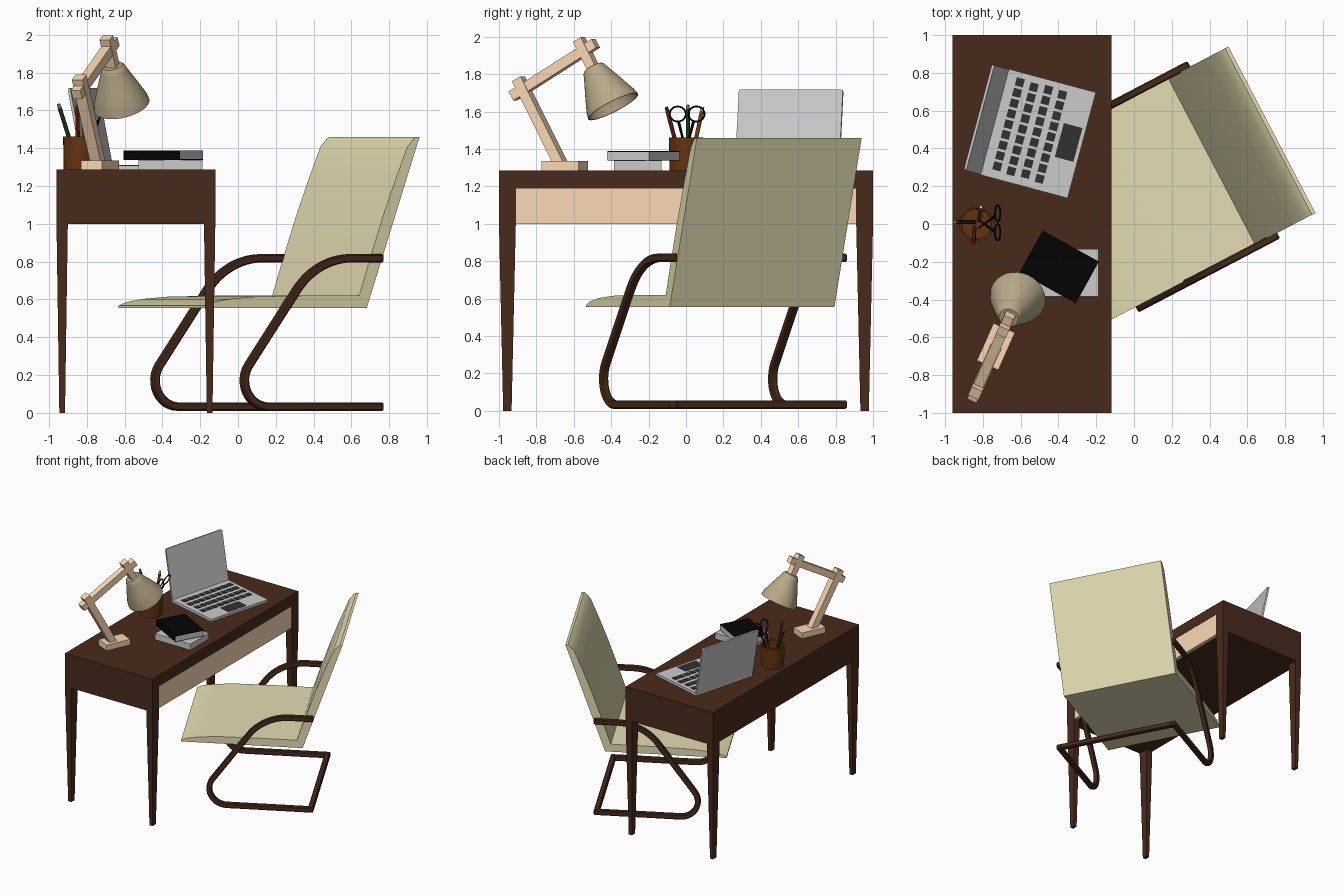
import bpy, bmesh, math
from mathutils import Matrix, Vector

if "Cube" in bpy.data.objects:
    bpy.data.objects.remove(bpy.data.objects["Cube"])

def material(name, r, g, b):
    m = bpy.data.materials.new(name)
    m.diffuse_color = [(c / 255) ** 2.2 for c in (r, g, b)] + [1]
    m.use_nodes = True
    m.node_tree.nodes["Principled BSDF"].inputs["Base Color"].default_value = m.diffuse_color
    return m

DARK = material("dark_wood", 74, 46, 33)
LIGHT = material("light_wood", 252, 217, 181)
FABRIC = material("fabric", 227, 219, 177)
SHADE = material("shade_tan", 182, 167, 136)
CUP = material("cup_brown", 100, 54, 24)
GREY = material("grey", 200, 200, 201)
BLACK = material("black", 12, 12, 12)
KEY = material("key_grey", 52, 52, 54)
GREEN = material("green", 40, 66, 40)
RED = material("red", 120, 45, 25)
ORANGE = material("orange", 170, 90, 35)
PINK = material("pink", 205, 110, 110)
I = Matrix()

def finish(name, bm, mat, M=I, smooth=False, bevel=0):
    bmesh.ops.recalc_face_normals(bm, faces=bm.faces)
    me = bpy.data.meshes.new(name)
    bm.to_mesh(me)
    bm.free()
    me.transform(M)
    me.materials.append(mat)
    ob = bpy.data.objects.new(name, me)
    bpy.context.collection.objects.link(ob)
    if bevel:
        b = ob.modifiers.new("bevel", 'BEVEL')
        b.width, b.segments, b.limit_method = bevel, 1, 'ANGLE'
    if smooth:
        bpy.ops.object.select_all(action='DESELECT')
        ob.select_set(True)
        bpy.context.view_layer.objects.active = ob
        bpy.ops.object.shade_smooth_by_angle(angle=math.radians(35))
    return ob

def prism(name, pts, y0, y1, mat, M=I, **kw):
    """Polygon in the local x-z plane, extruded along local y."""
    bm = bmesh.new()
    f = bm.faces.new([bm.verts.new((x, y0, z)) for x, z in pts])
    r = bmesh.ops.extrude_face_region(bm, geom=[f])
    bmesh.ops.translate(bm, vec=(0, y1 - y0, 0),
                        verts=[v for v in r["geom"] if isinstance(v, bmesh.types.BMVert)])
    bm.normal_update()
    if not f.is_valid or len(bm.faces) == len(pts) + 1:   # keep both caps
        bm.faces.new([v for v in bm.verts][:len(pts)])
    return finish(name, bm, mat, M, **kw)

def box(name, x0, x1, y0, y1, z0, z1, mat, M=I, **kw):
    return prism(name, [(x0, z0), (x1, z0), (x1, z1), (x0, z1)], y0, y1, mat, M, **kw)

def bar(name, a, b, w, t, mat, M=I):
    """Straight square bar between two points of the local x-z plane."""
    a, b = Vector(a), Vector(b)
    d = (b - a).normalized()
    n = Vector((-d.y, d.x)) * w / 2
    return prism(name, [a - n, b - n, b + n, a + n], -t / 2, t / 2, mat, M)

def rod(name, p, q, r, mat, r2=None, segs=8):
    p, q = Vector(p), Vector(q)
    bm = bmesh.new()
    bmesh.ops.create_cone(bm, cap_ends=True, segments=segs, radius1=r,
                          radius2=r if r2 is None else r2, depth=(q - p).length)
    rot = (q - p).to_track_quat('Z', 'Y').to_matrix().to_4x4()
    return finish(name, bm, mat, Matrix.Translation((p + q) / 2) @ rot, smooth=True)

def lathe(name, prof, mat, M, segs=32):
    bm = bmesh.new()
    vs = [bm.verts.new((r, 0, z)) for r, z in prof]
    es = [bm.edges.new(e) for e in zip(vs, vs[1:])]
    bmesh.ops.spin(bm, geom=vs + es, cent=(0, 0, 0), axis=(0, 0, 1),
                   angle=2 * math.pi, steps=segs, use_merge=True)
    bmesh.ops.remove_doubles(bm, verts=bm.verts, dist=1e-4)
    return finish(name, bm, mat, M, smooth=True)

def fillet(pts, n=12):
    """Round the corners of a path of (x, z, tangent length)."""
    out = []
    for i, (x, z, t) in enumerate(pts):
        p = Vector((x, z))
        if not t:
            out.append(p)
            continue
        a = (Vector(pts[i - 1][:2]) - p).normalized()
        b = (Vector(pts[(i + 1) % len(pts)][:2]) - p).normalized()
        half = a.angle(b) / 2
        c = p + (a + b).normalized() * t / math.cos(half)
        v0, v1 = p + a * t - c, p + b * t - c
        total = v0.angle(v1)
        for k in range(n + 1):
            f = k / n
            out.append(c + (v0 * math.sin((1 - f) * total) + v1 * math.sin(f * total)) / math.sin(total))
    return out

# Desk: top, core, drawer front, ends and tapered legs
box("desk_top", -.96, -.12, -1, 1, 1.19, 1.286, DARK)
box("desk_core", -.96, -.15, -.91, .91, 1.0, 1.19, DARK)
box("drawer_front", -.15, -.122, -.91, .91, 1.0, 1.19, LIGHT)
for s in (-1, 1):
    box("desk_end", -.96, -.12, min(s, s * .91), max(s, s * .91), 1.0, 1.19, DARK)
    for x in (-.93, -.15):
        bm = bmesh.new()
        bmesh.ops.create_cube(bm, size=1)
        for v in bm.verts:
            k = 1 if v.co.z > 0 else .5
            v.co = (x + v.co.x * .06 * k, s * .955 + v.co.y * .09 * k, .5 + v.co.z)
        finish("desk_leg", bm, DARK)

# Chair: wedge-shaped seat and back in one profile
CH = Matrix.Rotation(math.radians(27.6), 4, 'Z') @ Matrix.Translation((0, .104, 0))
prism("chair_seat", [(-.40, .555), (.563, .555), (.878, 1.46), (.858, 1.46), (.84, 1.447),
      (.805, 1.405), (.741, 1.25), (.664, 1.05), (.587, .83), (.518, .62), (.2, .62),
      (-.1, .615), (-.25, .603), (-.35, .587), (-.40, .567)], -.497, .497, FABRIC, CH, smooth=True)

# Chair frame: two bent side rails and a rear floor bar
path = fillet([(.65, .818, 0), (.258, .818, .207), (-.306, .033, .27), (.65, .033, 0)])
left, right = [], []
for i, p in enumerate(path):
    d = (path[min(i + 1, len(path) - 1)] - path[max(i - 1, 0)]).normalized()
    n = Vector((-d.y, d.x)) * .022
    left.append(p + n)
    right.append(p - n)
for s in (-1, 1):
    prism("chair_rail", left + right[::-1], s * .49, s * .53, DARK, CH, smooth=True, bevel=.007)
box("chair_floor_bar", .608, .65, -.5, .5, .011, .055, DARK, CH, bevel=.007)

# Laptop: base, keys, trackpad and leaning screen
LP = Matrix.Rotation(math.radians(-15), 4, 'Z')
box("laptop_base", -.865, -.375, .041, .621, 1.286, 1.308, GREY, LP)
for r in range(4):
    for k in range(9):
        d, a = -.778 + r * .078, .108 + k * .0575 - (r % 2) * .006
        box("laptop_key", d - .022, d + .022, a - .022, a + .022, 1.305, 1.312, KEY, LP)
box("laptop_trackpad", -.497, -.395, .235, .42, 1.305, 1.310, KEY, LP)
SC = (LP @ Matrix.Translation((-.85, 0, 1.3)) @ Matrix.Rotation(math.radians(-11), 4, 'Y')
      @ Matrix.Rotation(math.radians(90), 4, 'Z'))
prism("laptop_screen", fillet([(.043, 0, 0), (.619, 0, 0), (.619, .427, .015), (.043, .427, .015)], 4),
      0, .014, GREY, SC)

# Books: page block, two covers and a spine
def book(name, M, l, w, z0, z1, mat):
    box(name + "_pages", -l / 2, l / 2, -w / 2, w / 2, z0 + .004, z1 - .004, GREY, M)
    for z in (z0, z1 - .004):
        box(name + "_cover", -l / 2, l / 2, -w / 2, w / 2, z, z + .004, mat, M)
    box(name + "_spine", -l / 2, l / 2, -w / 2 - .003, -w / 2, z0, z1, mat, M)

book("lower_book", Matrix.Translation((-.357, -.257, 0)), .34, .25, 1.286, 1.338, GREY)
book("upper_book", Matrix.Translation((-.395, -.226, 0)) @ Matrix.Rotation(math.radians(-29), 4, 'Z'),
     .34, .25, 1.338, 1.388, BLACK)

# Pencil cup, pencils and scissors
lathe("pencil_cup", [(0, 0), (.088, 0), (.091, .175), (.081, .175), (.078, .012), (0, .012)],
      CUP, Matrix.Translation((-.834, 0, 1.286)))
for tip, foot, body, end in (((-.95, .01, 1.635), (-.845, .01, 1.3), GREEN, PINK),
                             ((-.85, -.105, 1.625), (-.845, -.02, 1.3), RED, RED),
                             ((-.81, .09, 1.625), (-.82, .02, 1.3), ORANGE, LIGHT)):
    t, f = Vector(tip), Vector(foot)
    rod("pencil", f, f.lerp(t, .93), .011, body)
    rod("pencil_end", f.lerp(t, .93), t, .011, end, .008)
for s in (-1, 1):
    bpy.ops.mesh.primitive_torus_add(location=(-.722, .006 + s * .05, 1.587), major_radius=.043,
        minor_radius=.005, major_segments=24, minor_segments=8, rotation=(0, math.radians(110), 0))
    ring = bpy.context.object
    ring.name = "scissor_ring"
    ring.data.materials.append(BLACK)
    bpy.ops.object.shade_smooth_by_angle()
    rod("scissor_blade", (-.738, s * .04, 1.547), (-.82, -s * .02, 1.31), .008, BLACK, .004)

# Desk lamp: base, two arms, head stub, hollow shade
LM = Matrix.Translation((-.731, -.649, 0)) @ Matrix.Rotation(math.radians(66), 4, 'Z')
box("lamp_base", -.108, .108, -.062, .062, 1.286, 1.335, LIGHT, LM)
bar("lamp_lower_arm", (-.022, 1.32), (-.27, 1.775), .056, .062, LIGHT, LM)
bar("lamp_upper_arm", (-.302, 1.683), (.182, 1.965), .054, .054, LIGHT, LM)
bar("lamp_head_stub", (.084, 1.985), (.178, 1.815), .052, .058, LIGHT, LM)
tilt = Matrix.Rotation(math.pi - math.atan2(.49, .872), 4, 'Y')
lathe("lamp_shade", [(0, 0), (.052, 0), (.064, .012), (.07, .03), (.108, .12), (.142, .205), (.15, .24),
      (.142, .24), (.134, .205), (.1, .12), (.062, .03), (0, .015)],
      SHADE, LM @ Matrix.Translation((.167, 0, 1.836)) @ tilt)
